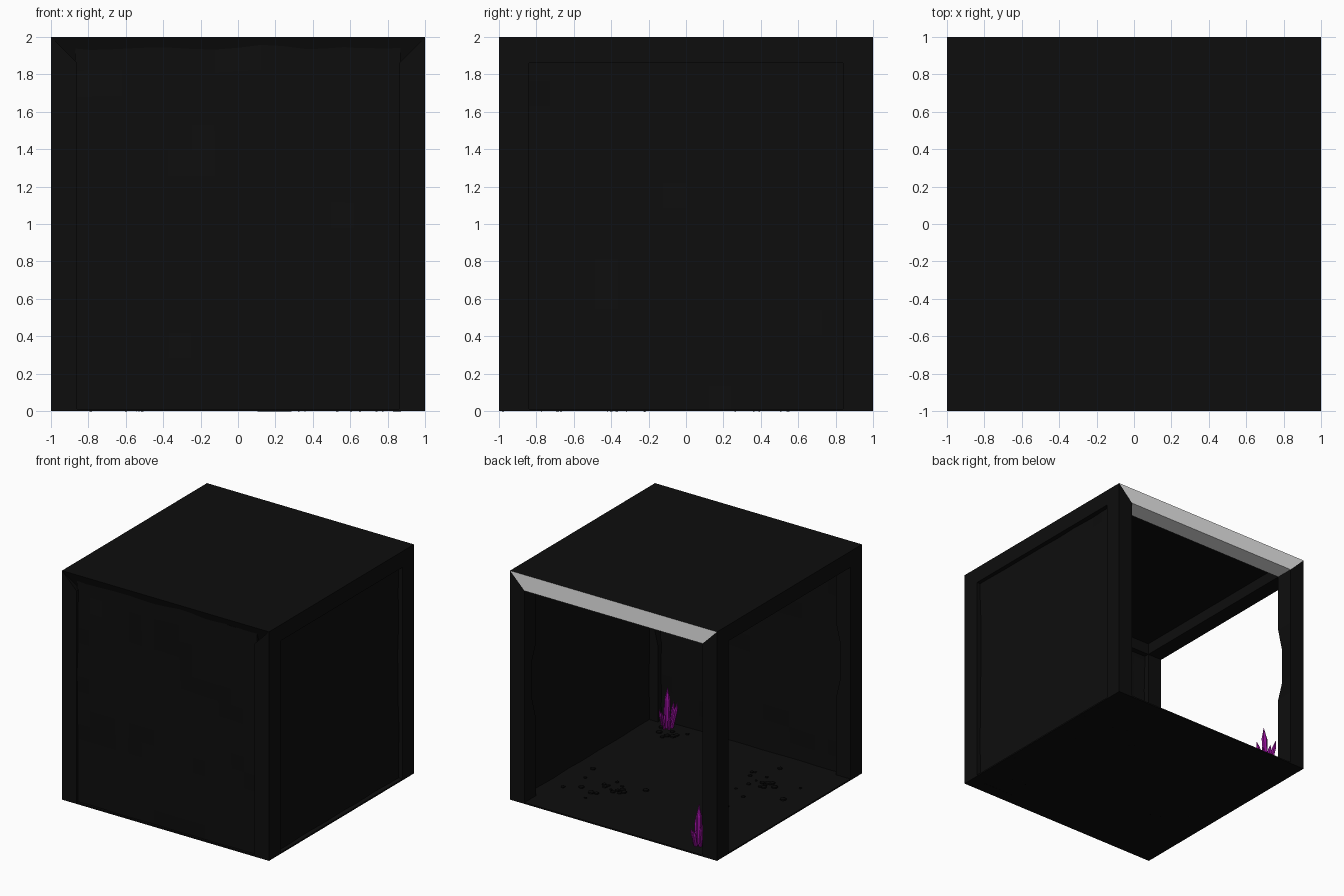
import bpy, bmesh, math, random
from mathutils import Vector, noise

random.seed(4)
old = bpy.data.objects.get("Cube")
if old:
    bpy.data.objects.remove(old, do_unlink=True)


def material(name, r, g, b):
    m = bpy.data.materials.new(name)
    m.use_nodes = True
    m.diffuse_color = (r, g, b, 1)
    bsdf = m.node_tree.nodes["Principled BSDF"]
    bsdf.inputs["Base Color"].default_value = (r, g, b, 1)
    bsdf.inputs["Roughness"].default_value = 0.9
    return m


BLACK = material("black stone", 0.0042, 0.0042, 0.0042)
PEBBLE = material("deep black pebble", 0.0022, 0.0022, 0.0022)
GREY = material("pale grey", 0.8, 0.8, 0.8)
PURPLE = material("purple crystal", 0.3, 0.005, 0.32)


def finish(name, bm, mat):
    bmesh.ops.recalc_face_normals(bm, faces=bm.faces)
    me = bpy.data.meshes.new(name)
    bm.to_mesh(me)
    bm.free()
    me.materials.append(mat)
    ob = bpy.data.objects.new(name, me)
    bpy.context.collection.objects.link(ob)
    return ob


def loft(name, rings, mat):
    """Skin a stack of equal-length rings and cap both ends."""
    bm = bmesh.new()
    loops = [[bm.verts.new(p) for p in ring] for ring in rings]
    n = len(loops[0])
    for a, b in zip(loops, loops[1:]):
        for i in range(n):
            j = (i + 1) % n
            bm.faces.new((a[i], a[j], b[j], b[i]))
    bm.faces.new(loops[0])
    bm.faces.new(loops[-1])
    return finish(name, bm, mat)


def square(h, z):
    return [(-h, -h, z), (h, -h, z), (h, h, z), (-h, h, z)]


W, D, T = 0.86, 0.84, 1.86   # inner frame limits in x, y and z

# Floor and roof slabs
loft("floor", [square(1, 0), square(1, 0.012)], BLACK)
loft("roof", [square(0.96, 1.96), square(1, 2)], BLACK)

# Corner posts, mitred at the top and slightly worn on the inner edge
for side, sx in (("left", 1), ("right", -1)):
    for end, sy in (("front", -1), ("back", 1)):
        rings = []
        for z, worn in ((0, 0), (0.68, 0), (0.85, 0.04), (1.18, 0.04), (1.35, 0), (T, 0)):
            outer = 2 if z == T else z
            rings.append([(sx, sy, outer), (sx * W, sy, z),
                          (sx * (W + worn), sy * D, z), (sx, sy * D, z)])
        loft(f"{end}_{side}_post", rings, BLACK)


# Top beams with mitred ends
def beam(name, place, half, inner, lip, mat):
    """place(along, out, z) maps beam coordinates to the room."""
    rings = []
    for s in (-1, 1):
        rings.append([place(s, 1, 2), place(s * half, lip, T),
                      place(s * half, inner, T), place(s * half, inner, 1.975)])
    loft(name, rings, mat)


beam("back_beam", lambda a, o, z: (a, o, z), W, D, 1, GREY)
beam("front_beam", lambda a, o, z: (a, -o, z), W, D, 0.95, BLACK)
beam("left_beam", lambda a, o, z: (o, a, z), D, W, 1, BLACK)
beam("right_beam", lambda a, o, z: (-o, a, z), D, W, 1, BLACK)


# Rough stone walls on two sides
def rough_wall(name, place, half, top, wave, thickness):
    bm = bmesh.new()
    bmesh.ops.create_grid(bm, x_segments=14, y_segments=14, size=1)
    for v in bm.verts:
        u, t = v.co.x, (v.co.y + 1) / 2
        bump = 0.012 * noise.noise(Vector((u * 3, t * 6, half * 9)))
        height = t * top + wave * t ** 4 * math.sin(u * 6)
        v.co = place(u * half, bump, height)
    ob = finish(name, bm, BLACK)
    mod = ob.modifiers.new("thickness", "SOLIDIFY")
    mod.thickness = thickness
    mod.offset = 0


rough_wall("front_wall", lambda u, b, z: Vector((u, -0.935 + b, z)), W + 0.01, 1.955, 0.015, 0.09)
rough_wall("left_wall", lambda u, b, z: Vector((0.95 + b, u, z)), D + 0.01, 1.9, 0, 0.02)


# Crystal clusters made of pointed hexagonal shards
def shard(name, base, height, radius, lean):
    axis = Vector((lean[0], lean[1], 1)).normalized()
    turn = axis.to_track_quat("Z", "Y")
    rings = []
    for t, r in ((0, 0.8), (0.7, 1), (1, 0.06)):
        ring = []
        for i in range(6):
            a = math.tau * i / 6
            p = Vector((math.cos(a) * radius * r, math.sin(a) * radius * r, height * t))
            ring.append(base + turn @ p)
        rings.append(ring)
    loft(name, rings, PURPLE)


for label, cx, cy in (("front", 0.74, -0.8), ("back", -0.72, 0.85)):
    centre = Vector((cx, cy, 0.005))
    shard(f"{label}_crystal_main", centre, 0.35, 0.024, (0.03, -0.05))
    for i in range(6):
        a = math.tau * i / 6 + 0.4
        out = Vector((math.cos(a), math.sin(a), 0))
        shard(f"{label}_crystal_{i + 1}", centre + out * 0.035,
              random.uniform(0.13, 0.25), random.uniform(0.011, 0.019), out.xy * 0.2)

# Pebbles scattered over the floor in loose groups
bm = bmesh.new()
for cx, cy, spread, count in ((0.48, 0.4, 0.25, 20), (-0.5, -0.42, 0.27, 20), (0.62, -0.66, 0.14, 9)):
    for i in range(count):
        r = random.uniform(0.012, 0.03)
        made = bmesh.ops.create_icosphere(bm, subdivisions=1, radius=r)["verts"]
        spot = Vector((random.gauss(cx, spread * 0.6), random.gauss(cy, spread * 0.6), 0.014))
        spot.x = max(-0.8, min(0.8, spot.x))
        spot.y = max(-0.8, min(0.8, spot.y))
        for v in made:
            v.co.z *= 0.6
            v.co += spot
finish("pebbles", bm, PEBBLE)
